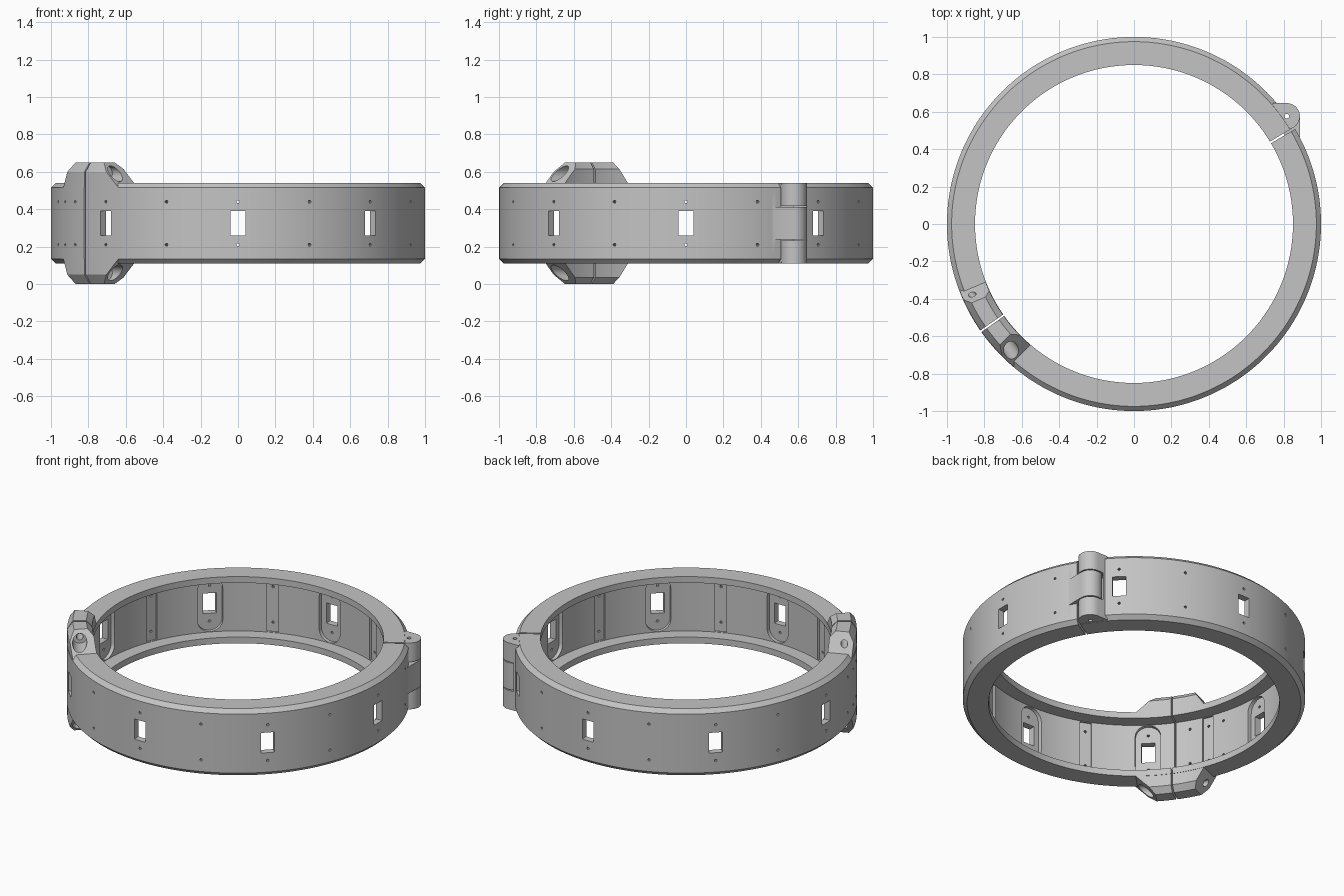
import bpy, bmesh, math
from mathutils import Vector

if "Cube" in bpy.data.objects:
    bpy.data.objects.remove(bpy.data.objects["Cube"])

MID = 0.325                      # mid height of the ring
SPLIT, HINGE = 215, 35.2         # clamp joint and hinge directions, degrees

grey = bpy.data.materials.new("light_grey")
grey.use_nodes = True
grey.diffuse_color = (0.55, 0.55, 0.55, 1)
grey.node_tree.nodes["Principled BSDF"].inputs["Base Color"].default_value = grey.diffuse_color


def polar(r, deg, z=0.0):
    a = math.radians(deg)
    return Vector((r * math.cos(a), r * math.sin(a), z))


def radial(deg):
    return polar(1, deg)


def tangent(deg):
    return polar(1, deg + 90)


def make(name, bm):
    bmesh.ops.recalc_face_normals(bm, faces=bm.faces)
    mesh = bpy.data.meshes.new(name)
    bm.to_mesh(mesh)
    bm.free()
    mesh.materials.append(grey)
    obj = bpy.data.objects.new(name, mesh)
    bpy.context.collection.objects.link(obj)
    return obj


def arc(profile, a0, a1):
    """Closed (radius, z) profile swept between two angles, capped."""
    bm = bmesh.new()
    n = max(4, round((a1 - a0) / 1.5))
    rings = [[bm.verts.new(polar(r, a0 + (a1 - a0) * i / n, z)) for r, z in profile]
             for i in range(n + 1)]
    for p, q in zip(rings, rings[1:]):
        for i in range(len(profile)):
            j = (i + 1) % len(profile)
            bm.faces.new((p[i], p[j], q[j], q[i]))
    bm.faces.new(rings[0])
    bm.faces.new(rings[-1])
    return bm


def prism(bm, outline, offset):
    """Extrude a planar outline along an offset vector."""
    lo = [bm.verts.new(p) for p in outline]
    hi = [bm.verts.new(p + offset) for p in outline]
    faces = [bm.faces.new(lo), bm.faces.new(hi)]
    for i in range(len(lo)):
        j = (i + 1) % len(lo)
        faces.append(bm.faces.new((lo[i], lo[j], hi[j], hi[i])))
    bmesh.ops.recalc_face_normals(bm, faces=faces)


def circle(centre, u, v, r, n=24):
    return [centre + r * (u * math.cos(t) + v * math.sin(t))
            for t in (2 * math.pi * i / n for i in range(n))]


def radial_plate(bm, deg, w, h, r0, r1):
    """Box cutter facing outwards, centred at mid height."""
    c, t, z = polar(r0, deg, MID), tangent(deg) * w / 2, Vector((0, 0, h / 2))
    prism(bm, [c - t - z, c + t - z, c + t + z, c - t + z], radial(deg) * (r1 - r0))


def boolean(obj, bm, op="DIFFERENCE"):
    tool = make("helper", bm)
    tool.hide_render = True
    mod = obj.modifiers.new("boolean", "BOOLEAN")
    mod.operation, mod.object, mod.solver = op, tool, "EXACT"
    bpy.context.view_layer.objects.active = obj
    bpy.ops.object.modifier_apply(modifier=mod.name)
    bpy.data.objects.remove(tool)


def pin_cylinder(r, z0, z1):
    bm = bmesh.new()
    prism(bm, circle(polar(1, HINGE, z0), X, Y, r, 32), Z * (z1 - z0))
    return bm


def knuckle(points, z0, z1):
    """Hinge barrel blended into the ring: hull of a circle and ring points."""
    bm = bmesh.new()
    flat = circle(polar(1, HINGE), X, Y, 0.07, 32) + [polar(r, a) for r, a in points]
    for z in (z0, z1):
        for p in flat:
            bm.verts.new(p + Z * z)
    res = bmesh.ops.convex_hull(bm, input=bm.verts)
    bmesh.ops.delete(bm, geom=[v for v in bm.verts if not v.link_faces], context="VERTS")
    bmesh.ops.dissolve_limit(bm, angle_limit=0.01, verts=bm.verts, edges=bm.edges)
    return bm


X, Y, Z = Vector((1, 0, 0)), Vector((0, 1, 0)), Vector((0, 0, 1))

# Channel section: chamfered outside, two inward flanges
upper = [(1.0, 0.19), (0.975, 0.215), (0.85, 0.215), (0.85, 0.175), (0.935, 0.175)]
channel = ([(r, MID + h) for r, h in upper]
           + [(r, MID - h) for r, h in reversed(upper)])
JAW = [(0.852, 0.19), (0.998, 0.19), (0.998, 0.275), (0.965, 0.325), (0.885, 0.325), (0.852, 0.29)]


def jaw(side, a0, a1, slope_at, normal):
    """Clamp lug above or below the ring with a sloped outer end."""
    bm = arc([(r, MID + side * h) for r, h in JAW], a0, a1)
    n = Vector((normal.x, normal.y, side * normal.z))
    bmesh.ops.bisect_plane(bm, geom=bm.verts[:] + bm.edges[:] + bm.faces[:],
                           plane_co=polar(0.925, slope_at, MID + side * 0.215),
                           plane_no=n, clear_outer=True)
    bmesh.ops.holes_fill(bm, edges=[e for e in bm.edges if e.is_boundary])
    return bm


# Two halves of the ring
back = make("back_half", arc(channel, 31.2, SPLIT - 0.3))
front = make("front_half", arc(channel, SPLIT + 0.3, 360 + 30.5))

# Clamp lugs
for s in (1, -1):
    boolean(back, jaw(s, 198, SPLIT - 0.3, 201.5,
                      Z * 0.073 - tangent(203) * 0.11), "UNION")
    boolean(front, jaw(s, SPLIT + 0.3, 232, 229,
                       Z * 0.114 + tangent(225) * 0.11), "UNION")

# Hinge barrel: outer knuckles on the back half, middle one on the front half
boolean(back, knuckle([(0.985, 41), (0.94, 39)], MID - 0.214, MID + 0.214), "UNION")
boolean(back, pin_cylinder(0.08, MID - 0.092, MID + 0.092))
boolean(front, knuckle([(0.99, 26.5), (0.945, 27)], MID - 0.086, MID + 0.086), "UNION")

for half in (back, front):
    # Rounded pockets and upright grooves on the inner wall
    bm = bmesh.new()
    for k in range(8):
        a = 45 * k
        ends = [circle(polar(0.88, a, MID + s * 0.098), tangent(a), Z, 0.075, 24)
                for s in (1, -1)]
        prism(bm, ends[0][:13] + ends[1][12:] + ends[1][:1], radial(a) * 0.077)
        radial_plate(bm, a + 22.5, 0.07, 0.346, 0.88, 0.947)
    boolean(half, bm)

    # Windows and small screw holes through the wall
    bm = bmesh.new()
    for k in range(8):
        radial_plate(bm, 45 * k, 0.08, 0.13, 0.88, 1.06)
    for a in [22.5 * k for k in range(16)] + [196, 209.5]:
        for s in (1, -1):
            prism(bm, circle(polar(0.88, a, MID + s * 0.115), tangent(a), Z, 0.008, 10),
                  radial(a) * 0.18)
    boolean(half, bm)

    # Clamp bolt holes
    t = tangent(SPLIT)
    for r, start, length in ((0.02, -0.3, 0.6), (0.042, 0.09, 0.25)):
        bm = bmesh.new()
        for s in (1, -1):
            prism(bm, circle(polar(0.925, SPLIT, MID + s * 0.265) + t * start,
                             radial(SPLIT), Z, r), t * length)
        boolean(half, bm)

    # Hinge pin hole
    boolean(half, pin_cylinder(0.012, 0.05, 0.6))

# Smooth curved walls, sharp edges kept
bpy.ops.object.select_all(action="DESELECT")
for half in (back, front):
    half.select_set(True)
bpy.context.view_layer.objects.active = back
bpy.ops.object.shade_smooth_by_angle(angle=math.radians(30))
